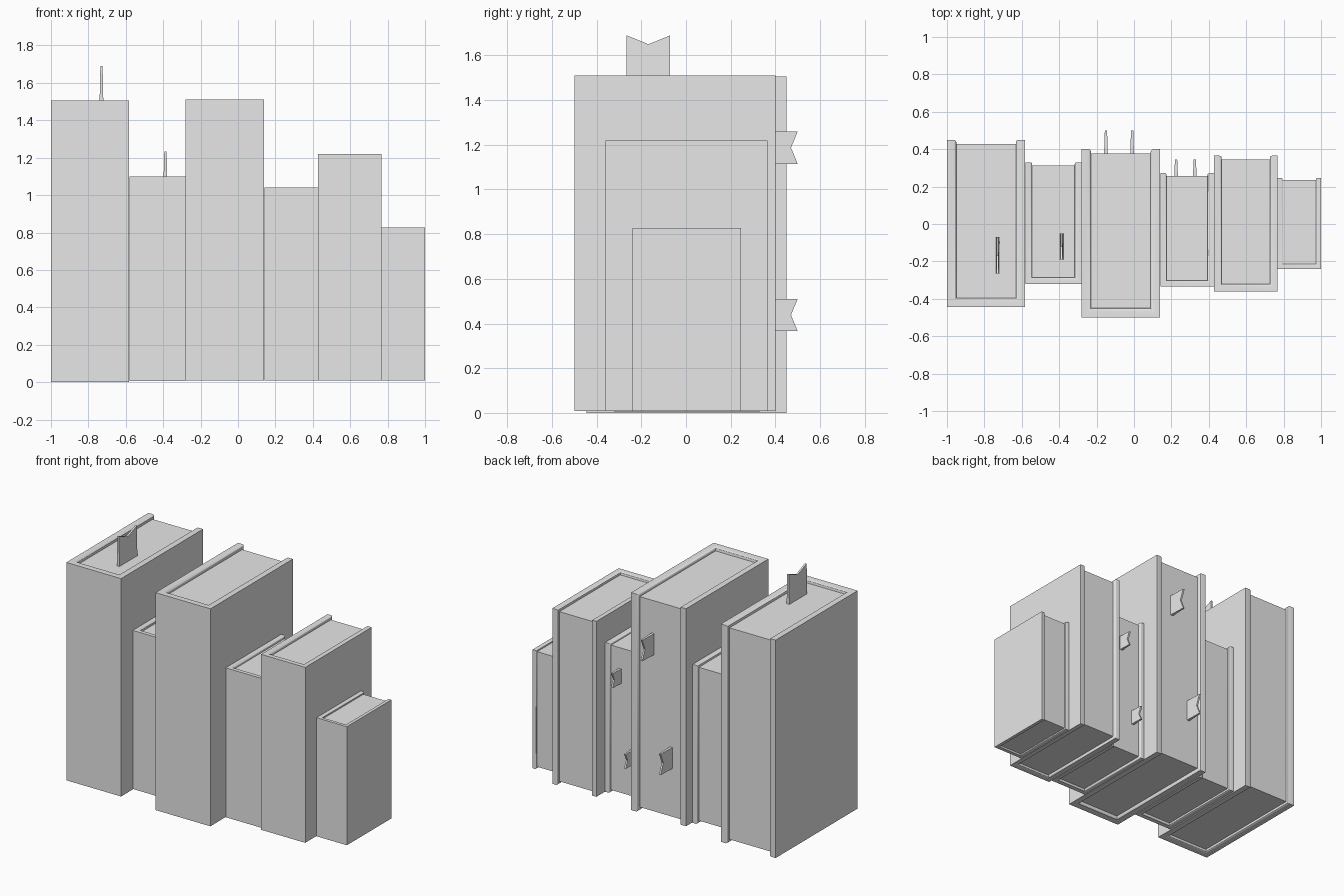
import bpy
import bmesh
from mathutils import Matrix, Vector

if "Cube" in bpy.data.objects:
    bpy.data.objects.remove(bpy.data.objects["Cube"], do_unlink=True)

grey = bpy.data.materials.new("plain grey")
grey.use_nodes = True
grey.diffuse_color = (0.8, 0.8, 0.8, 1)
grey.node_tree.nodes["Principled BSDF"].inputs["Base Color"].default_value = (0.8, 0.8, 0.8, 1)


def finish(bm, name):
    bmesh.ops.recalc_face_normals(bm, faces=bm.faces)
    mesh = bpy.data.meshes.new(name)
    bm.to_mesh(mesh)
    bm.free()
    mesh.materials.append(grey)
    obj = bpy.data.objects.new(name, mesh)
    bpy.context.collection.objects.link(obj)
    return obj


def cover(name, x0, x1, y0, y1, z0, z1, board, lip):
    """U-shaped hard cover: spine at the front, rounded rim around the pages."""
    bm = bmesh.new()
    a, b, s = x0 + board, x1 - board, y0 + board
    plan = [(x0, y0), (x1, y0), (x1, y1), (b, y1), (b, s), (a, s), (a, y1), (x0, y1)]
    face = bm.faces.new([bm.verts.new((x, y, z0)) for x, y in plan])
    top = bmesh.ops.extrude_face_region(bm, geom=[face])["geom"]
    bmesh.ops.translate(bm, verts=[v for v in top if isinstance(v, bmesh.types.BMVert)],
                        vec=(0, 0, z1 - z0))

    def inner(v):
        return a - 1e-4 < v.co.x < b + 1e-4 and v.co.y > s - 1e-4

    rim = []
    for e in bm.edges:
        if all(inner(v) for v in e.verts):
            upright = abs(e.verts[0].co.z - e.verts[1].co.z) > 0.1
            if not upright or e.verts[0].co.y > y1 - 1e-4:
                rim.append(e)
    bmesh.ops.bevel(bm, geom=rim, offset=lip, segments=3, profile=0.5, affect='EDGES')
    obj = finish(bm, name)
    bpy.ops.object.select_all(action='DESELECT')
    obj.select_set(True)
    bpy.context.view_layer.objects.active = obj
    bpy.ops.object.shade_smooth_by_angle()


def pages(name, x0, x1, y0, y1, z0, z1):
    bm = bmesh.new()
    mid = Vector((x0 + x1, y0 + y1, z0 + z1)) / 2
    size = Matrix.Diagonal((x1 - x0, y1 - y0, z1 - z0, 1))
    bmesh.ops.create_cube(bm, size=1, matrix=Matrix.Translation(mid) @ size)
    finish(bm, name)


def ribbon(name, base, width, length, notch, upward):
    """Swallow-tailed bookmark, thinner towards its tip."""
    bm = bmesh.new()
    w = width / 2
    outline = [(-w, -0.03), (w, -0.03), (w, length), (0, length - notch), (-w, length)]
    sides = []
    for sign in (-1, 1):
        ring = []
        for across, along in outline:
            thick = sign * (0.011 if along < 0 else 0.006)
            co = (thick, across, along) if upward else (thick, along, across)
            ring.append(bm.verts.new(Vector(base) + Vector(co)))
        sides.append(ring)
        bm.faces.new(ring)
    n = len(outline)
    for i in range(n):
        j = (i + 1) % n
        bm.faces.new((sides[0][i], sides[0][j], sides[1][j], sides[1][i]))
    finish(bm, name)


# Row of books: x0, x1, front, back, bottom, top, board thickness, page recess
books = [
    (-1.0, -0.582, -0.445, 0.45, 0.0, 1.505, 0.05, 0.022),
    (-0.58, -0.282, -0.32, 0.33, 0.005, 1.10, 0.035, 0.018),
    (-0.28, 0.139, -0.5, 0.40, 0.008, 1.51, 0.05, 0.024),
    (0.141, 0.427, -0.335, 0.272, 0.008, 1.04, 0.034, 0.016),
    (0.429, 0.766, -0.36, 0.365, 0.008, 1.22, 0.04, 0.02),
    (0.768, 1.0, -0.24, 0.246, 0.008, 0.827, 0.027, 0.012),
]
for i, (x0, x1, y0, y1, z0, z1, board, dip) in enumerate(books, 1):
    cover(f"book_{i}_cover", x0, x1, y0, y1, z0, z1, board, dip * 0.6)
    pages(f"book_{i}_pages", x0 + board / 2, x1 - board / 2, y0 + board / 2, y1 - dip,
          z0 + dip, z1 - dip)

# Bookmarks standing out of the top
ribbon("tall_top_ribbon", (-0.73, -0.168, 1.485), 0.195, 0.205, 0.04, True)
ribbon("short_top_ribbon", (-0.388, -0.12, 1.085), 0.14, 0.147, 0.03, True)

# Bookmarks standing out of the back
ribbon("large_upper_ribbon", (-0.01, 0.376, 1.187), 0.145, 0.124, 0.03, False)
ribbon("large_lower_ribbon", (-0.15, 0.376, 0.438), 0.145, 0.124, 0.03, False)
ribbon("small_upper_ribbon", (0.325, 0.256, 0.83), 0.1, 0.09, 0.022, False)
ribbon("small_lower_ribbon", (0.225, 0.256, 0.30), 0.1, 0.09, 0.022, False)
